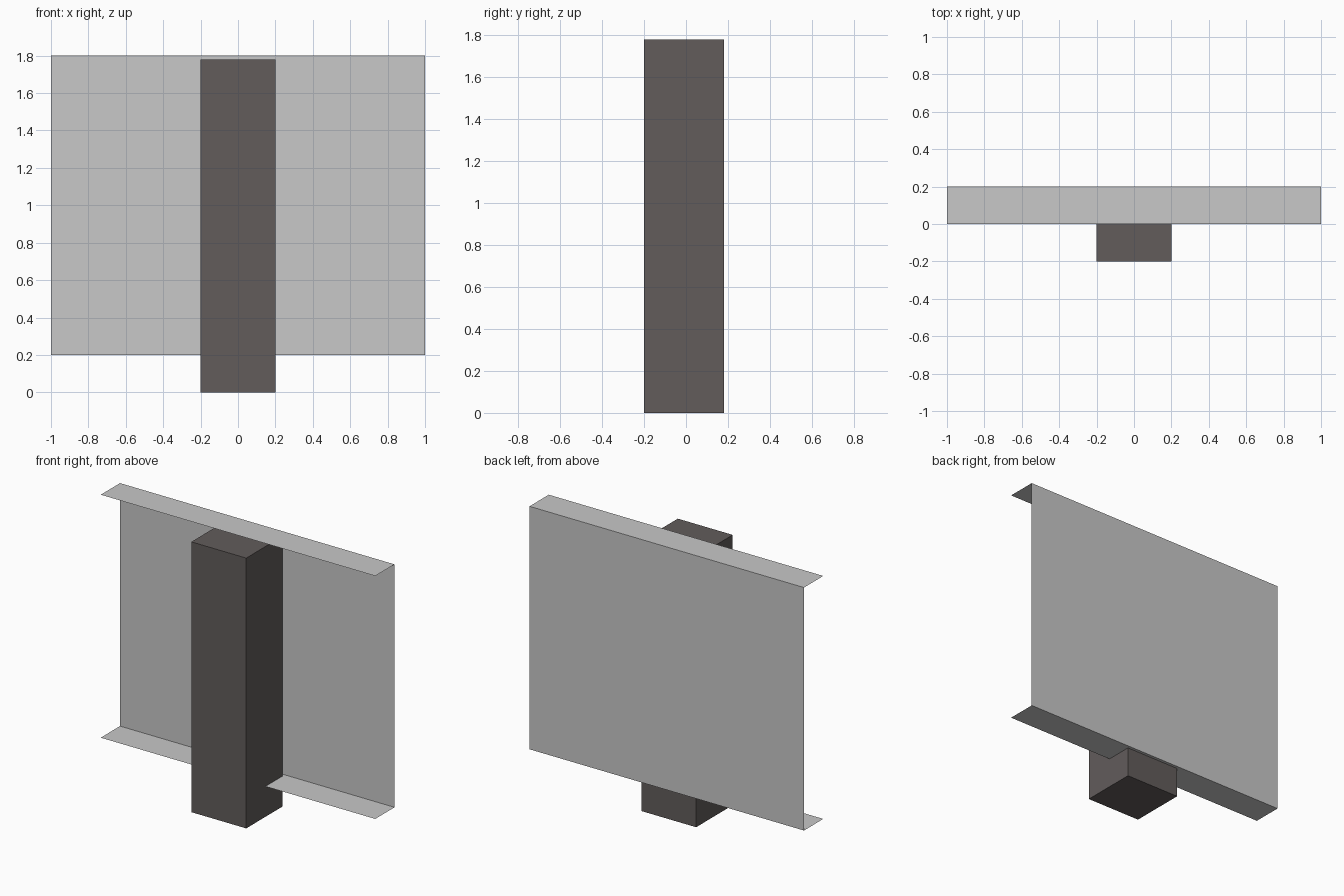
import bpy
import bmesh

default = bpy.data.objects.get("Cube")
if default:
    bpy.data.objects.remove(default, do_unlink=True)


def make_material(name, color):
    mat = bpy.data.materials.new(name)
    mat.use_nodes = True
    mat.diffuse_color = color
    mat.node_tree.nodes["Principled BSDF"].inputs["Base Color"].default_value = color
    return mat


def extrude_profile(name, points, offset, mat, closed=False):
    """Sweep a profile along an offset; closed profiles become capped solids."""
    bm = bmesh.new()
    verts = [bm.verts.new(p) for p in points]
    if closed:
        bm.faces.new(verts)
        geom = bm.faces[:]
    else:
        geom = [bm.edges.new(pair) for pair in zip(verts, verts[1:])]
    if closed:
        result = bmesh.ops.extrude_face_region(bm, geom=geom, use_keep_orig=True)
    else:
        result = bmesh.ops.extrude_edge_only(bm, edges=geom)
    moved = [g for g in result["geom"] if isinstance(g, bmesh.types.BMVert)]
    bmesh.ops.translate(bm, verts=moved, vec=offset)
    bmesh.ops.recalc_face_normals(bm, faces=bm.faces)
    # Keep the outer side of an open sheet facing up, down and back
    if not closed:
        bm.normal_update()
        if max(bm.faces, key=lambda f: f.calc_area()).normal.y < 0:
            bmesh.ops.reverse_faces(bm, faces=bm.faces[:])
    mesh = bpy.data.meshes.new(name)
    bm.to_mesh(mesh)
    bm.free()
    mesh.materials.append(mat)
    obj = bpy.data.objects.new(name, mesh)
    bpy.context.collection.objects.link(obj)
    return obj


light_grey = make_material("light grey", (0.578, 0.578, 0.578, 1))
dark_brown_grey = make_material("dark brown grey", (0.122, 0.107, 0.105, 1))

# Upright post
post_base = [(-0.2, -0.2, 0), (0.2, -0.2, 0), (0.2, 0.18, 0), (-0.2, 0.18, 0)]
extrude_profile("post", post_base, (0, 0, 1.78), dark_brown_grey, closed=True)

# Thin sheet panel with top and bottom flanges folded forward
channel = [(-1, 0, 0.2), (-1, 0.2, 0.2), (-1, 0.2, 1.8), (-1, 0, 1.8)]
extrude_profile("flanged_panel", channel, (2, 0, 0), light_grey)
